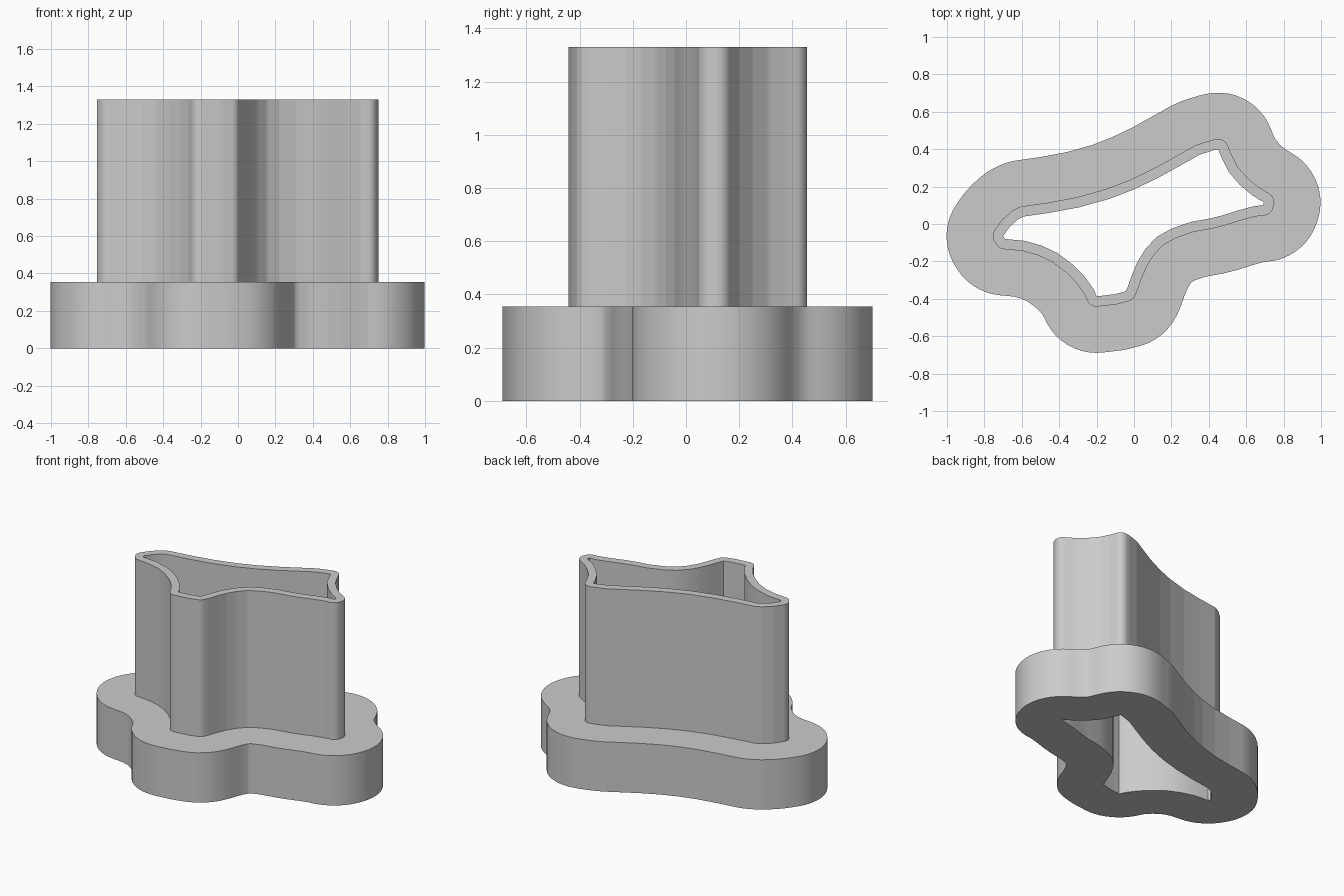
import bpy, bmesh, math
from mathutils import Vector
from mathutils.geometry import intersect_point_line

cube = bpy.data.objects.get("Cube")
if cube:
    bpy.data.objects.remove(cube, do_unlink=True)

FLANGE_TOP, TOTAL_HEIGHT = 0.355, 1.33
WALL, FLANGE = 0.055, 0.302

# Inner opening outline, clockwise from the back peak
OUTLINE = [Vector(p) for p in (
    (.43, .396), (.45, .4), (.47, .35), (.505, .28), (.565, .21), (.63, .155),
    (.695, .115), (.69, .1), (.645, .096), (.565, .075), (.47, .045), (.41, .03),
    (.3, .01), (.2, -.025), (.12, -.07), (.06, -.135), (.02, -.2), (-.01, -.27),
    (-.035, -.34), (-.045, -.36), (-.1, -.375), (-.2, -.387), (-.215, -.35),
    (-.265, -.28), (-.33, -.215), (-.41, -.155), (-.495, -.115), (-.585, -.09),
    (-.69, -.08), (-.7, -.065), (-.665, -.015), (-.62, .025), (-.59, .04),
    (-.45, .06), (-.29, .09), (-.13, .135), (0, .185), (.135, .25),
    (.27, .325), (.35, .37))]
SEGMENTS = list(zip(OUTLINE, OUTLINE[1:] + OUTLINE[:1]))


def distance(p):
    """Shortest distance from a point to the opening outline."""
    best = 9.0
    for a, b in SEGMENTS:
        t = max(0, min(1, (p - a).dot(b - a) / (b - a).length_squared))
        best = min(best, (p - a.lerp(b, t)).length)
    return best


def offset(d):
    """Round-cornered outline at distance d outside the opening."""
    raw = []
    for i, (a, b) in enumerate(SEGMENTS):
        c = SEGMENTS[(i + 1) % len(SEGMENTS)][1]
        e, f = b - a, c - b
        n = Vector((-e.y, e.x)).normalized()
        steps = max(2, int(e.length / 0.012))
        raw += [a.lerp(b, k / steps) + n * d for k in range(steps + 1)]
        turn = math.atan2(e.x * f.y - e.y * f.x, e.dot(f))
        if turn < 0:  # arc around an outward corner
            steps = max(1, int(-turn / math.radians(7)))
            for k in range(1, steps):
                angle = turn * k / steps
                cs, sn = math.cos(angle), math.sin(angle)
                raw.append(b + Vector((n.x * cs - n.y * sn, n.x * sn + n.y * cs)) * d)
    kept = []
    for p in raw:  # drop the parts that fold back towards the opening
        if distance(p) > d - 0.001 and (not kept or (p - kept[-1]).length > 0.006):
            kept.append(p)
    if (kept[0] - kept[-1]).length < 0.006:
        kept.pop()
    return kept


bm = bmesh.new()


def ring(points, z):
    verts = [bm.verts.new((p.x, p.y, z)) for p in points]
    edges = [bm.edges.new((v, verts[i - 1])) for i, v in enumerate(verts)]
    return verts, edges


def side(low, high):
    a, b = low[0], high[0]
    for i in range(len(a)):
        bm.faces.new((a[i - 1], a[i], b[i], b[i - 1]))


def cap(outer, inner):
    bmesh.ops.triangle_fill(bm, use_beauty=True, edges=outer[1] + inner[1])


wall_outline, flange_outline = offset(WALL), offset(FLANGE)
inner_low, inner_high = ring(OUTLINE, 0), ring(OUTLINE, TOTAL_HEIGHT)
wall_low, wall_high = ring(wall_outline, FLANGE_TOP), ring(wall_outline, TOTAL_HEIGHT)
flange_low, flange_high = ring(flange_outline, 0), ring(flange_outline, FLANGE_TOP)

# Flat rims first, then the upright sides
cap(flange_low, inner_low)
cap(flange_high, wall_low)
cap(wall_high, inner_high)
side(flange_low, flange_high)
side(wall_low, wall_high)
side(inner_low, inner_high)
bmesh.ops.recalc_face_normals(bm, faces=bm.faces)

mesh = bpy.data.meshes.new("flanged_cutter")
bm.to_mesh(mesh)
bm.free()
body = bpy.data.objects.new("flanged_cutter", mesh)
bpy.context.collection.objects.link(body)

# Plain grey plastic
grey = bpy.data.materials.new("plain_grey")
grey.use_nodes = True
colour = (0.6, 0.6, 0.6, 1)
grey.diffuse_color = colour
grey.node_tree.nodes["Principled BSDF"].inputs["Base Color"].default_value = colour
mesh.materials.append(grey)

bpy.context.view_layer.objects.active = body
body.select_set(True)
bpy.ops.object.shade_smooth_by_angle(angle=math.radians(30))
